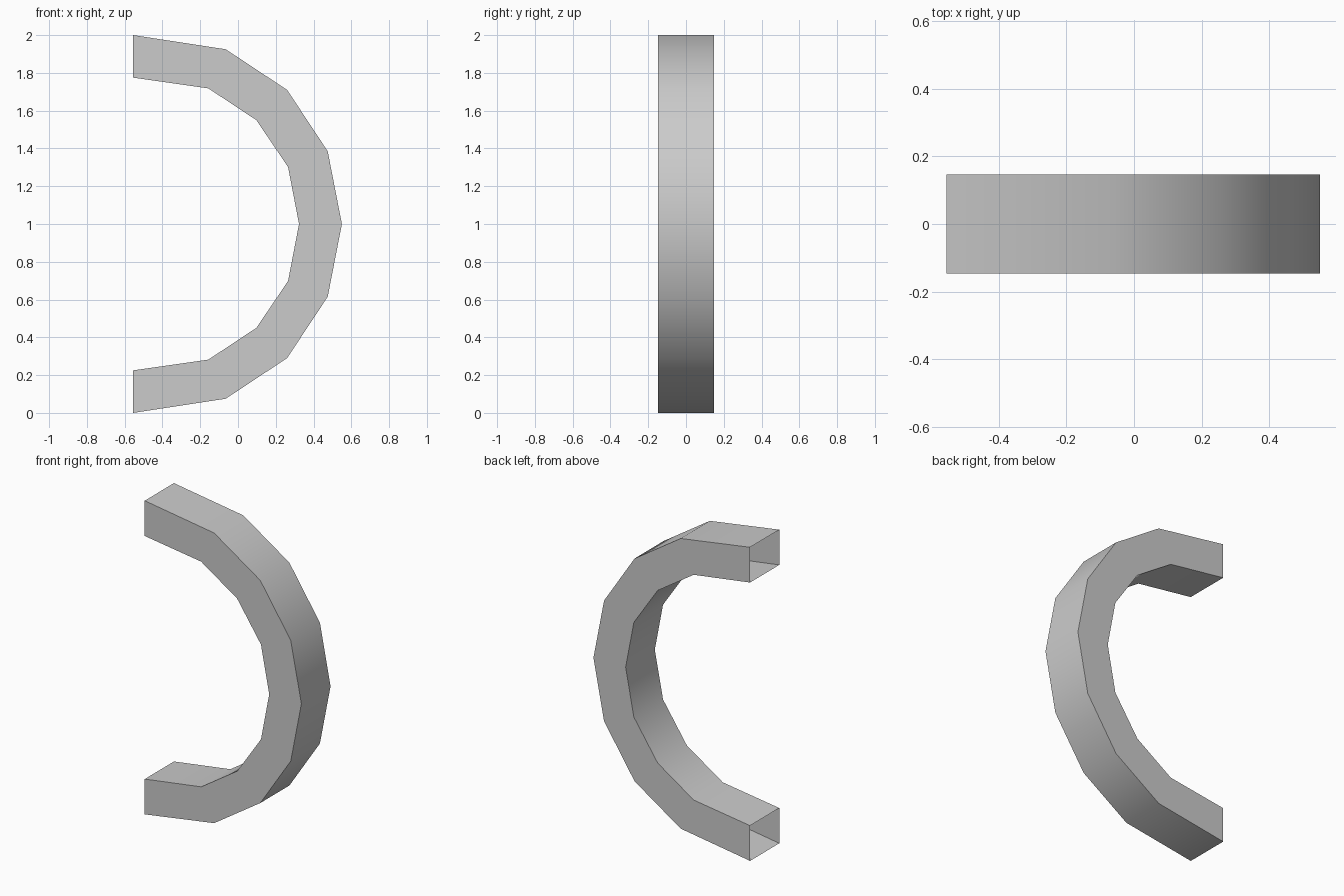
import bpy
import bmesh
import math

# Remove the default cube
cube = bpy.data.objects.get("Cube")
if cube:
    bpy.data.objects.remove(cube, do_unlink=True)

# Plain grey material
grey = bpy.data.materials.new("light_grey")
grey.use_nodes = True
colour = (0.6, 0.6, 0.6, 1.0)
grey.diffuse_color = colour
grey.node_tree.nodes["Principled BSDF"].inputs["Base Color"].default_value = colour

HALF_DEPTH = 0.147
MID = 1.0

# Upper half of the arc, from the open end to the middle: outer and inner (x, z)
outer = [(-0.555, 2.0), (-0.065, 1.925), (0.26, 1.71), (0.475, 1.385), (0.55, MID)]
inner = [(-0.555, 1.775), (-0.157, 1.718), (0.097, 1.55), (0.265, 1.302), (0.323, MID)]


def mirrored(path):
    """Continue a half path below the middle height."""
    return path + [(x, 2 * MID - z) for x, z in reversed(path[:-1])]


# Hollow square tube, open at both ends
bm = bmesh.new()
rings = []
for (ox, oz), (ix, iz) in zip(mirrored(outer), mirrored(inner)):
    corners = [(ox, -HALF_DEPTH, oz), (ox, HALF_DEPTH, oz),
               (ix, HALF_DEPTH, iz), (ix, -HALF_DEPTH, iz)]
    rings.append([bm.verts.new(c) for c in corners])
for a, b in zip(rings, rings[1:]):
    for i in range(4):
        j = (i + 1) % 4
        bm.faces.new((a[i], b[i], b[j], a[j]))

# Make every wall face outward
bm.normal_update()
front = min(bm.faces, key=lambda f: f.calc_center_median().y)
if front.normal.y > 0:
    bmesh.ops.reverse_faces(bm, faces=bm.faces[:])

mesh = bpy.data.meshes.new("curved_tube")
bm.to_mesh(mesh)
bm.free()
mesh.materials.append(grey)
tube = bpy.data.objects.new("curved_tube", mesh)
bpy.context.collection.objects.link(tube)

# Smooth along the bend, sharp along the four long edges
bpy.ops.object.select_all(action="DESELECT")
tube.select_set(True)
bpy.context.view_layer.objects.active = tube
bpy.ops.object.shade_smooth_by_angle(angle=math.radians(40))
